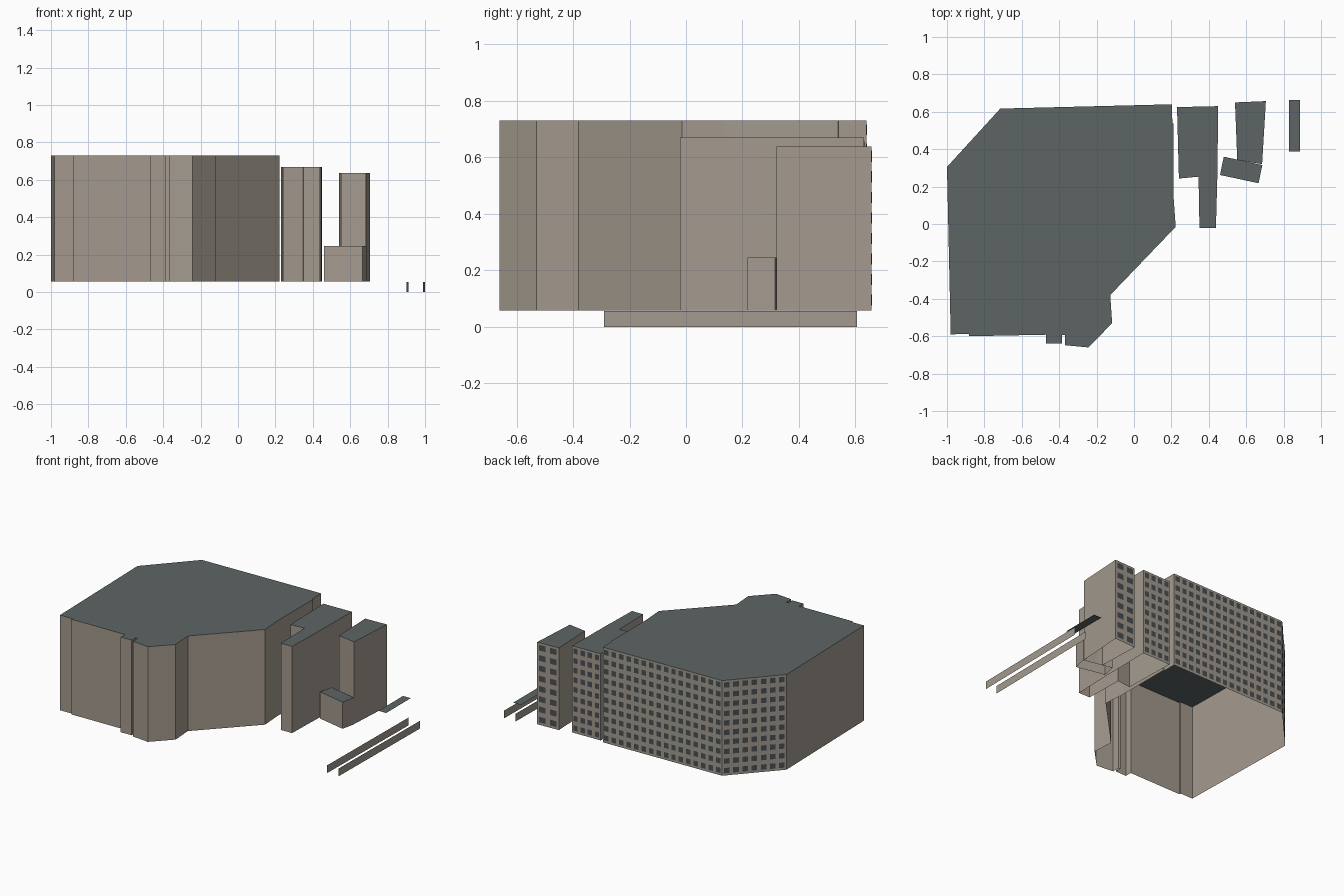
import bpy
from mathutils import Vector

if "Cube" in bpy.data.objects:
    bpy.data.objects.remove(bpy.data.objects["Cube"])


def material(name, rgb):
    m = bpy.data.materials.new(name)
    m.diffuse_color = (*rgb, 1)
    m.use_nodes = True
    m.node_tree.nodes["Principled BSDF"].inputs["Base Color"].default_value = m.diffuse_color
    return m


WALL = material("taupe wall", (0.37, 0.325, 0.275))
ROOF = material("slate roof", (0.11, 0.128, 0.128))
GLASS = material("dark window", (0.065, 0.078, 0.09))
BASE = 0.057


def make(name, verts, faces, mats, indices=None):
    me = bpy.data.meshes.new(name)
    me.from_pydata(verts, [], faces)
    for m in mats:
        me.materials.append(m)
    for p, i in zip(me.polygons, indices or [0] * len(faces)):
        p.material_index = i
    me.update()
    ob = bpy.data.objects.new(name, me)
    bpy.context.collection.objects.link(ob)
    return ob


def block(name, outline, top):
    """Open-bottomed shell: walls plus a roof. Outline runs clockwise."""
    pts = outline[::-1]
    n = len(pts)
    verts = [(x, y, BASE) for x, y in pts] + [(x, y, top) for x, y in pts]
    faces = [(i, (i + 1) % n, n + (i + 1) % n, n + i) for i in range(n)]
    faces.append(tuple(range(n, 2 * n)))
    return make(name, verts, faces, [WALL, ROOF], [0] * n + [1])


def windows(name, a, b, top, cols, rows):
    """Grid of flat panes on the wall running from a to b (outside on the right)."""
    a, b = Vector((*a, 0)), Vector((*b, 0))
    d = b - a
    off = Vector((d.y, -d.x, 0)).normalized() * 0.002
    verts, faces = [], []
    step = (top - BASE) / rows
    for c in range(cols):
        for r in range(rows):
            k = len(verts)
            for u, v in ((0.2, 0.25), (0.8, 0.25), (0.8, 0.8), (0.2, 0.8)):
                p = a + d * ((c + u) / cols) + off
                verts.append((p.x, p.y, BASE + (r + v) * step))
            faces.append((k, k + 1, k + 2, k + 3))
    make(name, verts, faces, [GLASS])


# Main building
main = [(-1, 0.305), (-0.715, 0.617), (0.203, 0.64), (0.205, 0.54), (0.212, 0.538),
        (0.212, 0.137), (0.223, -0.015), (-0.127, -0.38), (-0.117, -0.53),
        (-0.243, -0.66), (-0.37, -0.648), (-0.37, -0.594), (-0.385, -0.592),
        (-0.385, -0.638), (-0.47, -0.64), (-0.47, -0.592), (-0.882, -0.6),
        (-0.882, -0.588), (-0.98, -0.59)]
block("main_building", main, 0.73)
windows("main_back_windows", main[2], main[1], 0.73, 16, 10)
windows("main_corner_windows", main[1], main[0], 0.73, 7, 10)

# Middle tower with a narrow front wing
mid = [(0.23, 0.625), (0.45, 0.63), (0.446, 0.27), (0.438, -0.022), (0.35, -0.022),
       (0.345, 0.253), (0.24, 0.243)]
block("middle_tower", mid, 0.67)
windows("middle_tower_windows", mid[1], mid[0], 0.67, 4, 9)

# End tower and the low annex in front of it
end = [(0.54, 0.65), (0.705, 0.657), (0.685, 0.32), (0.552, 0.342)]
block("end_tower", end, 0.638)
windows("end_tower_windows", end[1], end[0], 0.638, 2, 8)
block("low_annex", [(0.48, 0.36), (0.686, 0.315), (0.666, 0.218), (0.46, 0.262)], 0.246)

# Thin canopy
make("canopy", [(0.828, 0.388, 0.163), (0.888, 0.388, 0.163),
                (0.888, 0.663, 0.163), (0.828, 0.663, 0.163)], [(0, 1, 2, 3)], [ROOF])

# Two low boundary walls
for i, x in enumerate((0.9, 0.988)):
    make(f"boundary_wall_{i + 1}", [(x, -0.29, 0), (x + 0.012, 0.605, 0),
                                    (x + 0.012, 0.605, 0.055), (x, -0.29, 0.055)],
         [(0, 1, 2, 3)], [WALL])
